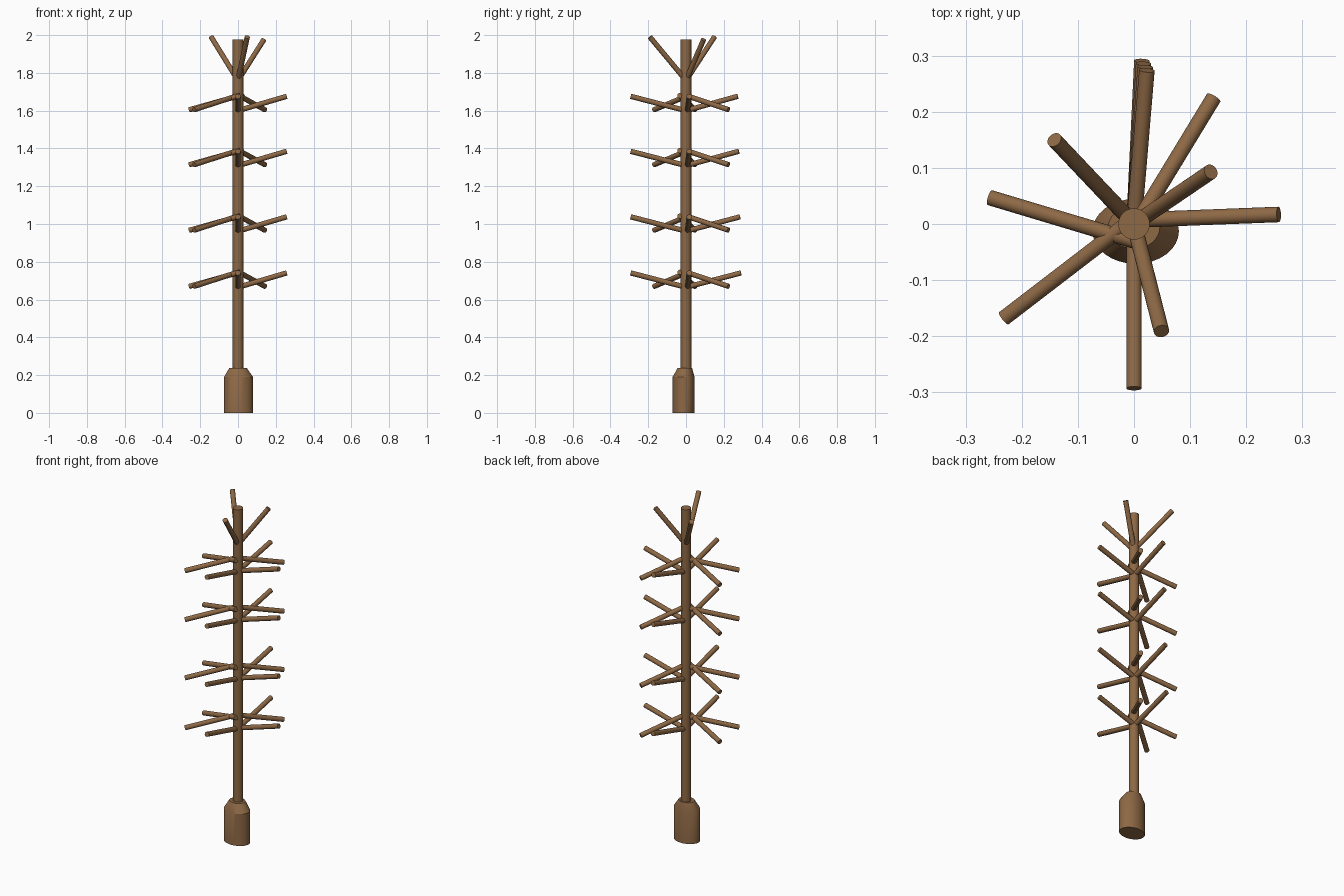
import bpy, bmesh
from mathutils import Vector

if "Cube" in bpy.data.objects:
    bpy.data.objects.remove(bpy.data.objects["Cube"])

bark = bpy.data.materials.new("bark")
bark.diffuse_color = (0.27, 0.14, 0.06, 1)
bark.use_nodes = True
bark.node_tree.nodes["Principled BSDF"].inputs["Base Color"].default_value = bark.diffuse_color


def loft(name, rings, sides=24):
    """Skin a capped tube through rings of (centre, axis, radius_x, radius_y)."""
    import math
    bm = bmesh.new()
    loops = []
    for c, axis, rx, ry in rings:
        q = Vector((0, 0, 1)).rotation_difference(Vector(axis))
        loops.append([bm.verts.new(Vector(c) + q @ Vector((
            rx * math.cos(math.tau * i / sides),
            ry * math.sin(math.tau * i / sides), 0))) for i in range(sides)])
    for a, b in zip(loops, loops[1:]):
        for i in range(sides):
            j = (i + 1) % sides
            bm.faces.new((a[i], a[j], b[j], b[i]))
    bm.faces.new(loops[0][::-1])
    bm.faces.new(loops[-1])
    mesh = bpy.data.meshes.new(name)
    bm.to_mesh(mesh)
    bm.free()
    ob = bpy.data.objects.new(name, mesh)
    bpy.context.collection.objects.link(ob)
    mesh.materials.append(bark)
    bpy.ops.object.select_all(action='DESELECT')
    ob.select_set(True)
    bpy.context.view_layer.objects.active = ob
    bpy.ops.object.shade_smooth_by_angle()
    return ob


def rod(name, start, end, r):
    axis = (Vector(end) - Vector(start)).normalized()
    return loft(name, [(start, axis, r, r), (end, axis, r, r)])


UP = (0, 0, 1)

# Oval stump with a tapered shoulder
loft("stump", [((0.003, -0.013, 0), UP, 0.077, 0.058),
               ((0.003, -0.013, 0.19), UP, 0.077, 0.058),
               ((0.0, -0.006, 0.238), UP, 0.046, 0.038)], 32)

# Trunk
rod("trunk", (0, 0, 0.2), (0, 0, 1.978), 0.028)

# Four whorls: three rising and three drooping branches each
for n, (z, back_y) in enumerate([(0.745, 0.291), (1.042, 0.286),
                                 (1.389, 0.28), (1.68, 0.274)]):
    rising = [((0.0, 0.007), (0.258, 0.017)),
              ((0.0, 0.0), (0.014 + 0.003 * n, back_y)),
              ((0.0, 0.0), (0.0, -0.293))]
    drooping = [((0.005, 0.0), (0.142, 0.225)),
                ((0.01, -0.033), (-0.257, 0.047)),
                ((0.0, 0.01), (-0.232, -0.168))]
    for s, e in rising:
        rod("rising_branch", (*s, z - 0.08), (*e, z - 0.004), 0.0138)
    for s, e in drooping:
        rod("drooping_branch", (*s, z), (*e, z - 0.075), 0.0138)

# Three steep shoots at the crown
for x, y, z in [(0.137, 0.093, 1.976), (-0.142, 0.15, 1.99), (0.049, -0.191, 1.99)]:
    rod("crown_shoot", (0, 0, 1.76), (x, y, z), 0.0138)
